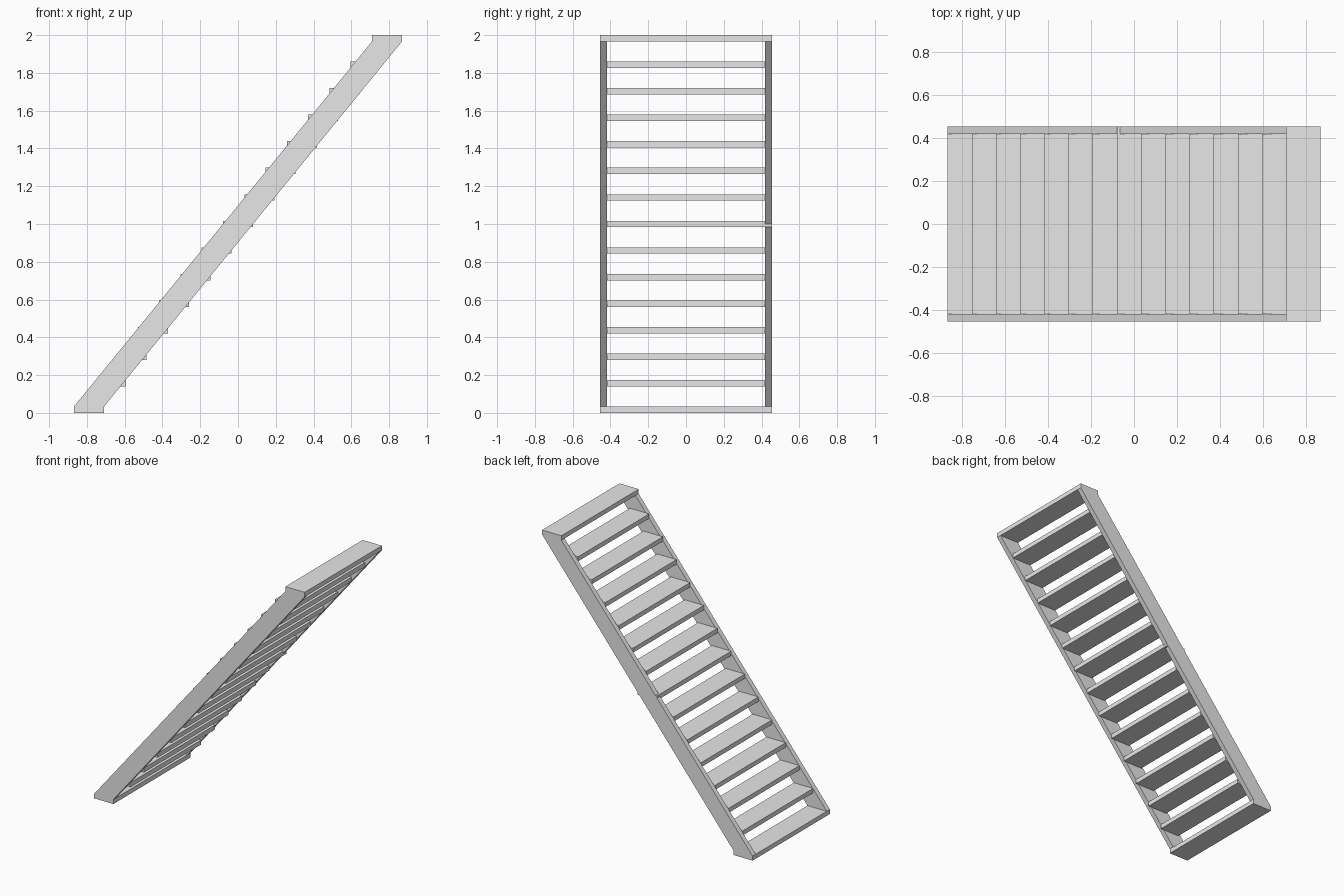
import bpy
import bmesh

cube = bpy.data.objects.get("Cube")
if cube:
    bpy.data.objects.remove(cube, do_unlink=True)

# One plain grey for the whole staircase
grey = bpy.data.materials.new("light_grey")
grey.use_nodes = True
colour = (0.8, 0.8, 0.8, 1)
grey.diffuse_color = colour
grey.node_tree.nodes["Principled BSDF"].inputs["Base Color"].default_value = colour

COUNT = 15             # treads, including both landings
HALF_X = 0.868         # half of the total run
DEPTH = 0.159          # tread depth
THICK = 0.034          # tread thickness
OUTER, INNER = 0.455, 0.418
RUN = (2 * HALF_X - DEPTH) / (COUNT - 1)
RISE = (2 - THICK) / (COUNT - 1)


def extrude_profile(name, profile, y0, y1):
    """Extrude an x-z outline along y."""
    bm = bmesh.new()
    face = bm.faces.new([bm.verts.new((x, y0, z)) for x, z in profile])
    grown = bmesh.ops.extrude_face_region(bm, geom=[face])["geom"]
    verts = [v for v in grown if isinstance(v, bmesh.types.BMVert)]
    bmesh.ops.translate(bm, verts=verts, vec=(0, y1 - y0, 0))
    bmesh.ops.recalc_face_normals(bm, faces=bm.faces)
    mesh = bpy.data.meshes.new(name)
    bm.to_mesh(mesh)
    bm.free()
    mesh.materials.append(grey)
    obj = bpy.data.objects.new(name, mesh)
    bpy.context.collection.objects.link(obj)


# Sloping side stringers between the bottom and top landings
slope = [(-HALF_X, THICK), (DEPTH - HALF_X, THICK),
         (HALF_X, 2 - THICK), (HALF_X - DEPTH, 2 - THICK)]
extrude_profile("right_stringer", slope, -OUTER, -INNER)
extrude_profile("left_stringer", slope, INNER, OUTER)

# Treads: the landings span the full width, the middle one reaches the back face
for i in range(COUNT):
    x, z = -HALF_X + i * RUN, i * RISE
    outline = [(x, z), (x + DEPTH, z), (x + DEPTH, z + THICK), (x, z + THICK)]
    landing = i in (0, COUNT - 1)
    name = "landing" if landing else "tread"
    front = -OUTER if landing else -INNER
    back = OUTER if landing or i == COUNT // 2 else INNER
    extrude_profile(f"{name}_{i + 1}", outline, front, back)
